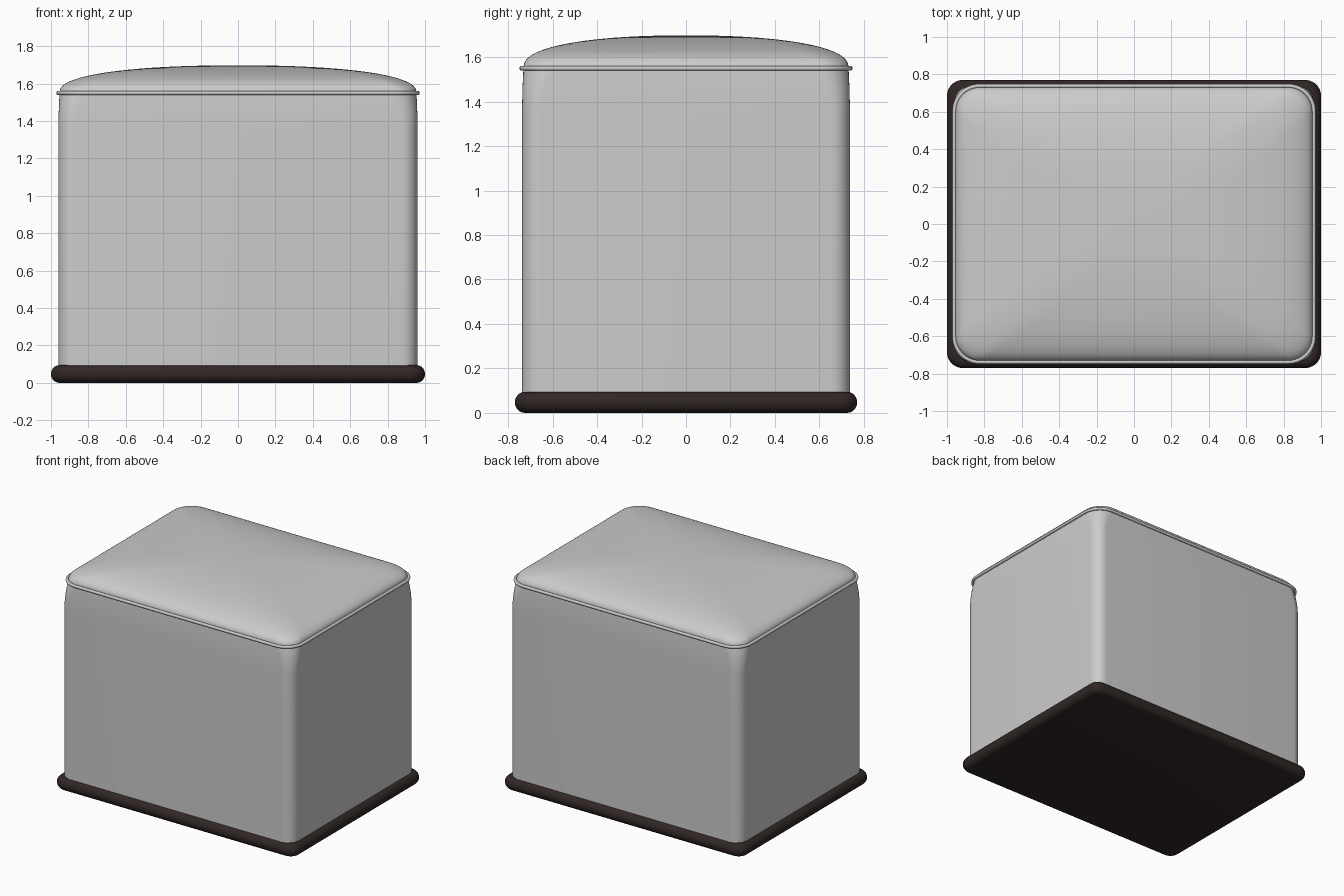
import bpy, bmesh, math

cube = bpy.data.objects.get("Cube")
if cube:
    bpy.data.objects.remove(cube)


def make_material(name, colour):
    mat = bpy.data.materials.new(name)
    mat.use_nodes = True
    mat.diffuse_color = colour
    bsdf = mat.node_tree.nodes["Principled BSDF"]
    bsdf.inputs["Base Color"].default_value = colour
    bsdf.inputs["Roughness"].default_value = 0.7
    return mat


def rounded_rect(hx, hy, r, z, steps=10):
    """Counter-clockwise outline with rounded corners and half sizes hx, hy."""
    points = []
    for corner, (sx, sy) in enumerate([(1, 1), (-1, 1), (-1, -1), (1, -1)]):
        for i in range(steps + 1):
            a = math.pi / 2 * (corner + i / steps)
            points.append((sx * (hx - r) + r * math.cos(a),
                           sy * (hy - r) + r * math.sin(a), z))
    return points


def loft(name, rings, mat, angle=40, closed=False):
    """Skin stacked outlines; cap the ends, or join them into a tube."""
    bm = bmesh.new()
    loops = [[bm.verts.new(p) for p in ring] for ring in rings]
    n = len(loops[0])
    pairs = list(zip(loops, loops[1:]))
    if closed:
        pairs.append((loops[-1], loops[0]))
    else:
        bm.faces.new(loops[0][::-1])
        bm.faces.new(loops[-1])
    for low, high in pairs:
        for i in range(n):
            j = (i + 1) % n
            bm.faces.new((low[i], low[j], high[j], high[i]))
    bmesh.ops.recalc_face_normals(bm, faces=bm.faces)
    mesh = bpy.data.meshes.new(name)
    bm.to_mesh(mesh)
    bm.free()
    mesh.materials.append(mat)
    obj = bpy.data.objects.new(name, mesh)
    bpy.context.collection.objects.link(obj)
    bpy.ops.object.select_all(action='DESELECT')
    obj.select_set(True)
    bpy.context.view_layer.objects.active = obj
    bpy.ops.object.shade_smooth_by_angle(angle=math.radians(angle))
    return obj


fabric = make_material("grey fabric", (0.6, 0.6, 0.6, 1))
wood = make_material("dark wood", (0.03, 0.02, 0.019, 1))

# Plinth with a bullnose edge
edge = 0.046
rings = []
for i in range(13):
    a = math.pi * (i / 12 - 0.5)
    inset = edge * (1 - math.cos(a))
    rings.append(rounded_rect(1 - inset, 0.77 - inset, 0.085 - inset,
                              0.0475 + 0.0475 * math.sin(a)))
loft("plinth", rings, wood)

# Upholstered box whose corners soften toward the seam
rings = [rounded_rect(0.96, 0.737, 0.085, 0.09)]
for i in range(9):
    t = i / 8
    rings.append(rounded_rect(0.96 - 0.006 * t * t, 0.737 - 0.006 * t * t,
                              0.085 + 0.05 * t * t, 1.35 + 0.2 * t))
loft("box_body", rings, fabric)

# Piping around the seam
rings = []
for i in range(12):
    a = math.tau * i / 12
    grow = 0.011 * math.cos(a)
    rings.append(rounded_rect(0.961 + grow, 0.738 + grow, 0.135 + grow,
                              1.55 + 0.011 * math.sin(a)))
loft("seam_piping", rings, fabric, closed=True)

# Domed seat cushion
rings = []
for i in range(25):
    s = max(math.cos(math.pi / 2 * i / 24), 0.02)
    z = 1.552 + 0.146 * (1 - s ** 2.2) ** 0.42
    rings.append(rounded_rect(0.954 * s, 0.731 * s,
                              s * (0.13 + 0.3 * (1 - s)), z))
loft("seat_cushion", rings, fabric, angle=60)
